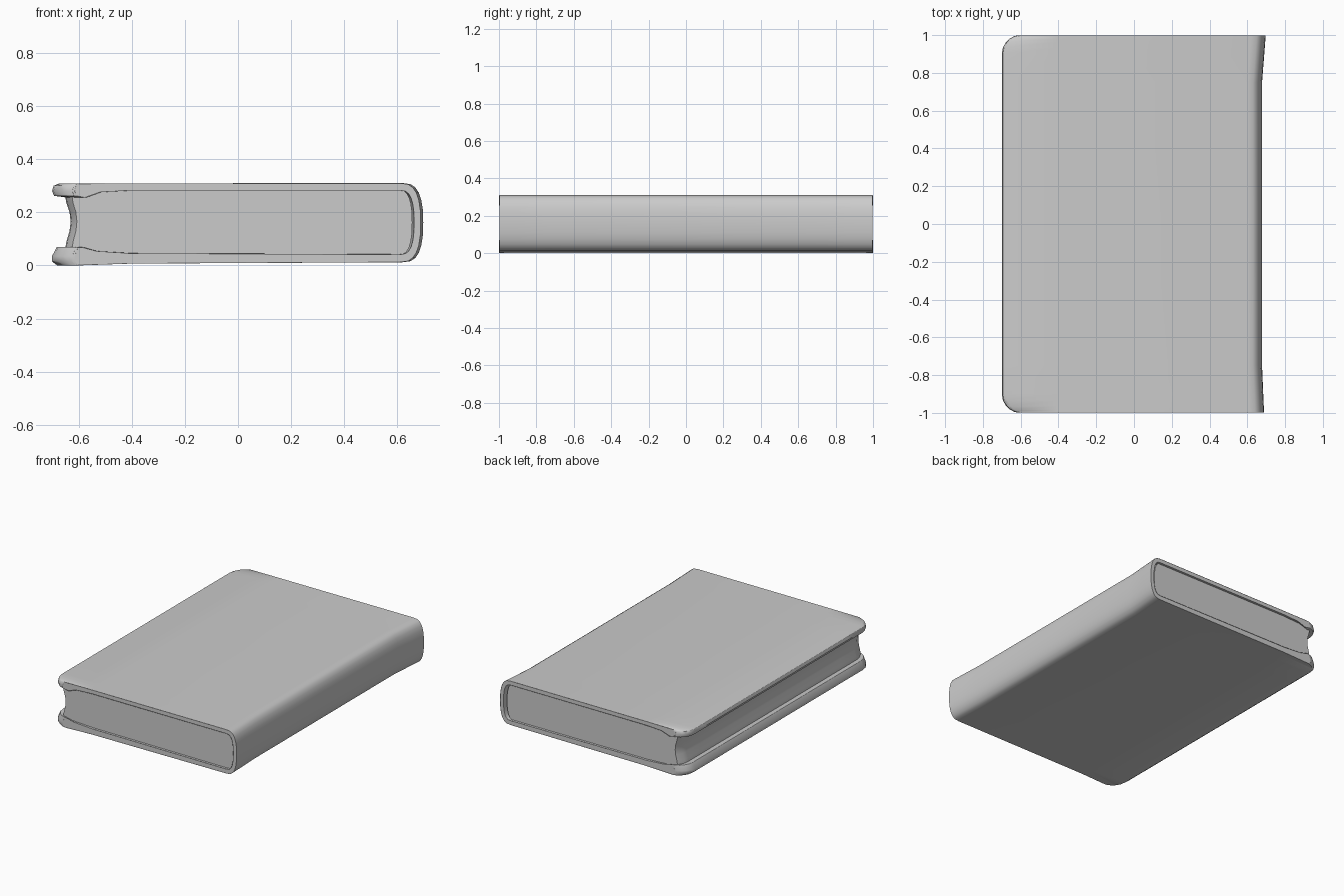
import bpy, bmesh, math

cube = bpy.data.objects.get("Cube")
if cube:
    bpy.data.objects.remove(cube)

grey = bpy.data.materials.new("plain grey")
grey.use_nodes = True
grey.diffuse_color = (0.6, 0.6, 0.6, 1)
grey.node_tree.nodes["Principled BSDF"].inputs["Base Color"].default_value = (0.6, 0.6, 0.6, 1)

RADIUS = 0.1      # rounded corners on the opening side
HALF = 1.0        # half of the book's height


def bow(cx, cz, rx, rz, steps=12):
    """Half ellipse from the top round +x to the bottom."""
    angles = [math.pi * (0.5 - i / steps) for i in range(steps + 1)]
    return [(cx + rx * abs(math.cos(a)) ** 0.7,
             cz + rz * math.copysign(abs(math.sin(a)) ** 0.8, math.sin(a))) for a in angles]


def corner_inset(y):
    """How far the opening side steps in near the two ends."""
    d = max(0, abs(y) - (HALF - RADIUS))
    return RADIUS - math.sqrt(max(0, RADIUS ** 2 - d ** 2))


def loft(name, profile, stations, shape, bevel=0):
    """Sweep an x-z profile along y, adjusting each section with shape."""
    bm = bmesh.new()
    rings = [[bm.verts.new(shape(x, y, z)) for x, z in profile] for y in stations]
    n = len(profile)
    for a, b in zip(rings, rings[1:]):
        for i in range(n):
            j = (i + 1) % n
            bm.faces.new((a[i], a[j], b[j], b[i]))
    bm.faces.new(rings[0])
    bm.faces.new(rings[-1])
    bmesh.ops.recalc_face_normals(bm, faces=bm.faces)
    mesh = bpy.data.meshes.new(name)
    bm.to_mesh(mesh)
    bm.free()
    mesh.materials.append(grey)
    obj = bpy.data.objects.new(name, mesh)
    bpy.context.collection.objects.link(obj)
    if bevel:
        mod = obj.modifiers.new("soft edges", "BEVEL")
        mod.width = bevel
        mod.segments = 2
        mod.limit_method = "ANGLE"
        mod.angle_limit = math.radians(50)
    bpy.ops.object.select_all(action="DESELECT")
    obj.select_set(True)
    bpy.context.view_layer.objects.active = obj
    bpy.ops.object.shade_smooth_by_angle(angle=math.radians(40))
    return obj


def cover_shape(x, y, z):
    # squeeze the opening edge for round corners, flare the spine at its ends
    if x < -0.4:
        x += corner_inset(y) * (-0.4 - x) / 0.3
    elif x > 0.6:
        x += 0.015 * max(0, abs(y) - 0.75) / 0.25 * (1.3 if y > 0 else 0.7)
    return (x, y, z)


# Cover: two boards with thick rolled edges, joined by a bowed spine
outer = ([(-0.692, 0.262), (-0.7, 0.28), (-0.694, 0.3), (-0.675, 0.308), (-0.4, 0.309)]
         + bow(0.6, 0.161, 0.078, 0.149)
         + [(-0.4, 0.007), (-0.68, 0), (-0.7, 0.015), (-0.7, 0.035), (-0.682, 0.07)])
inner = ([(-0.65, 0.068), (-0.58, 0.054), (-0.4, 0.046)]
         + bow(0.6, 0.162, 0.052, 0.12)[::-1]
         + [(-0.4, 0.282), (-0.56, 0.276), (-0.64, 0.255)])
ends = [HALF - RADIUS + RADIUS * math.sin(math.radians(a)) for a in (0, 20, 40, 55, 70, 82)] + [HALF - 0.003]
stations = [-y for y in reversed(ends)] + [-0.75, 0, 0.75] + ends
loft("cover", outer + inner, stations, cover_shape, 0.006)

# Page block: hollow opening edge, bowed towards the spine
pages = ([(-0.65, 0.258), (-0.56, 0.28), (-0.4, 0.286)]
         + bow(0.6, 0.162, 0.056, 0.124)
         + [(-0.4, 0.042), (-0.58, 0.05), (-0.65, 0.064),
            (-0.646, 0.09), (-0.634, 0.13), (-0.63, 0.165), (-0.634, 0.2), (-0.646, 0.235)])
page_ends = [y for y in stations if abs(y) < 0.96]


def page_shape(x, y, z):
    if x < -0.4:
        x += 0.6 * corner_inset(y) * (-0.4 - x) / 0.25
    return (x, y, z)


loft("page_block", pages, [-0.982] + page_ends + [0.982], page_shape)
